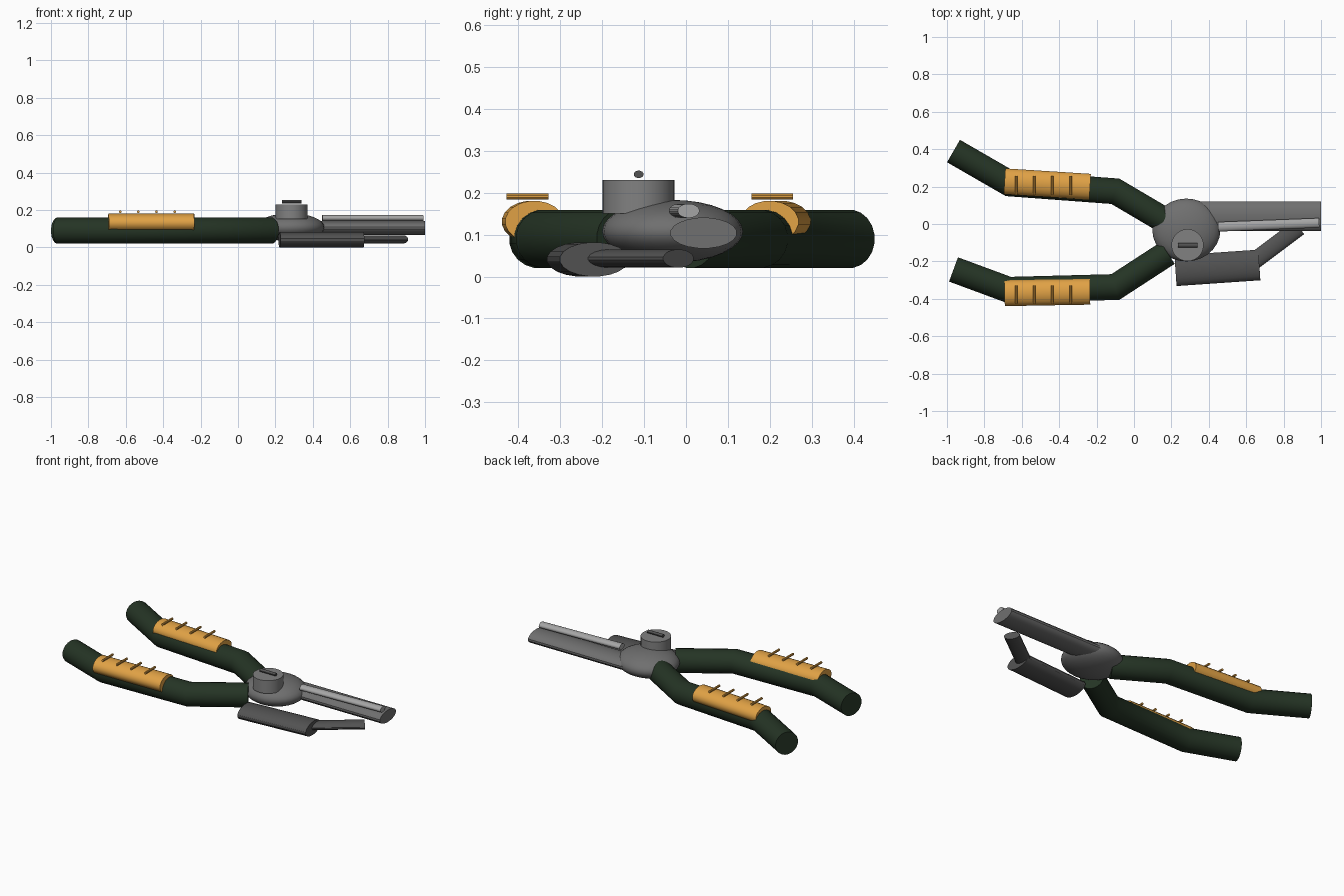
import bpy, bmesh, math
from mathutils import Vector

if "Cube" in bpy.data.objects:
    bpy.data.objects.remove(bpy.data.objects["Cube"])


def material(name, rgb):
    m = bpy.data.materials.new(name)
    m.diffuse_color = (*rgb, 1)
    m.use_nodes = True
    m.node_tree.nodes["Principled BSDF"].inputs["Base Color"].default_value = m.diffuse_color
    return m


GREEN = material("dark_green", (0.018, 0.034, 0.018))
ORANGE = material("orange", (0.75, 0.36, 0.06))
STEEL = material("steel", (0.16, 0.16, 0.16))
DARK = material("dark_steel", (0.085, 0.085, 0.085))
MID = material("mid_steel", (0.22, 0.22, 0.22))
LIGHT = material("bright_steel", (0.38, 0.38, 0.38))


def finish(bm, name, mat):
    bmesh.ops.recalc_face_normals(bm, faces=bm.faces)
    me = bpy.data.meshes.new(name)
    bm.to_mesh(me)
    bm.free()
    me.materials.append(mat)
    ob = bpy.data.objects.new(name, me)
    bpy.context.collection.objects.link(ob)
    return ob


def tube(name, path, z, half_w, half_h, mat, sides=20):
    """Elliptical bar along a flat path, mitred at its bends and capped."""
    pts = [Vector(p) for p in path]
    dirs = [(b - a).normalized() for a, b in zip(pts, pts[1:])]
    bm = bmesh.new()
    rings = []
    for i, p in enumerate(pts):
        before, after = dirs[max(i - 1, 0)], dirs[min(i, len(dirs) - 1)]
        d = (before + after).normalized()
        side = Vector((-d.y, d.x)) / d.dot(after)
        ring = []
        for k in range(sides):
            a = math.tau * (k + 0.5) / sides
            q = p + side * half_w * math.cos(a)
            ring.append(bm.verts.new((q.x, q.y, z + half_h * math.sin(a))))
        rings.append(ring)
    for r, s in zip(rings, rings[1:]):
        for k in range(sides):
            j = (k + 1) % sides
            bm.faces.new((r[k], r[j], s[j], s[k]))
    bm.faces.new(rings[0])
    bm.faces.new(rings[-1])
    return finish(bm, name, mat)


# Bent handles
tube("upper_handle", [(-0.965, 0.39), (-0.665, 0.217), (-0.1, 0.175), (0.18, 0.01)],
     0.09, 0.07, 0.07, GREEN)
tube("lower_handle", [(-0.965, -0.243), (-0.67, -0.352), (-0.1, -0.337), (0.18, -0.155)],
     0.09, 0.07, 0.07, GREEN)

# Grip pads with four cross ribs each
for side, y0, y1, rib_y in (("upper", 0.228, 0.199, 0.206), ("lower", -0.37, -0.362, -0.378)):
    tube(side + "_grip", [(-0.692, y0), (-0.235, y1)], 0.131, 0.07, 0.05, ORANGE)
    for i in range(4):
        x = -0.63 + i * 0.097
        tube(f"{side}_grip_rib_{i + 1}", [(x, rib_y - 0.05), (x, rib_y + 0.05)],
             0.191, 0.007, 0.007, ORANGE, 10)

# Flattened hub
bm = bmesh.new()
bmesh.ops.create_uvsphere(bm, u_segments=28, v_segments=16, radius=1)
bmesh.ops.scale(bm, vec=(0.182, 0.168, 0.075), verts=bm.verts)
bmesh.ops.translate(bm, vec=(0.28, -0.032, 0.108), verts=bm.verts)
hub = finish(bm, "hub", STEEL)

# Pivot bolt and its slot bar
bm = bmesh.new()
bmesh.ops.create_cone(bm, cap_ends=True, segments=28, radius1=0.086, radius2=0.086, depth=0.08)
bmesh.ops.translate(bm, vec=(0.286, -0.113, 0.191), verts=bm.verts)
finish(bm, "pivot_bolt", MID)
tube("pivot_slot", [(0.235, -0.113), (0.34, -0.113)], 0.244, 0.012, 0.009, DARK, 12)

# Cutting blade with bright edge strip
tube("blade", [(0.3, 0.042), (1.0, 0.042)], 0.104, 0.08, 0.037, STEEL)
tube("blade_edge", [(0.45, -0.015), (0.99, 0.006)], 0.157, 0.026, 0.017, LIGHT)

# Lower hook jaw and its angled tip
tube("hook_jaw", [(0.222, -0.25), (0.67, -0.219)], 0.041, 0.083, 0.041, DARK)
tube("hook_tip", [(0.64, -0.2), (0.882, -0.018)], 0.043, 0.046, 0.022, DARK)

for ob in bpy.context.collection.objects:
    ob.select_set(True)
bpy.context.view_layer.objects.active = hub
bpy.ops.object.shade_smooth_by_angle(angle=math.radians(30))
